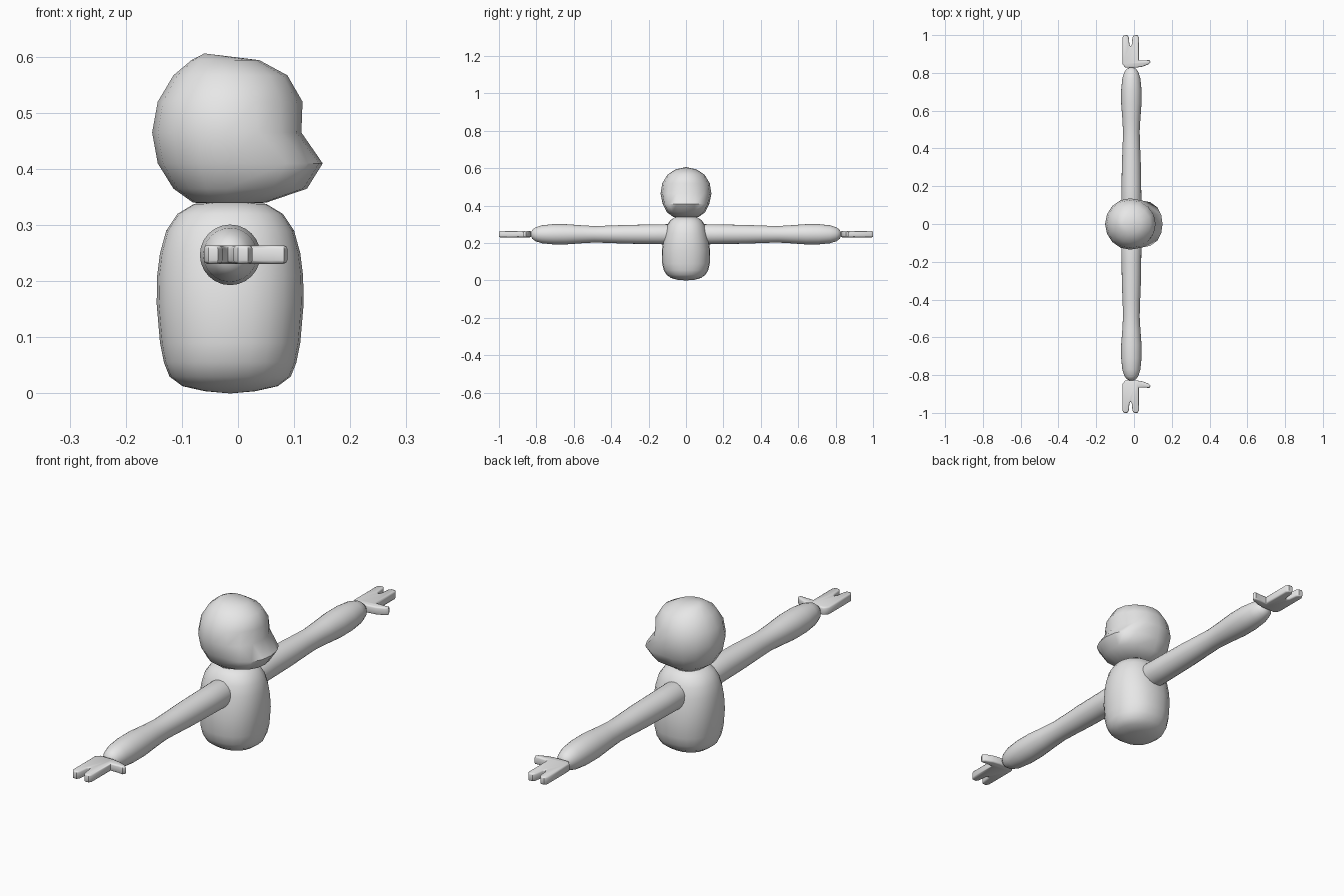
import bpy, bmesh, math

if "Cube" in bpy.data.objects:
    bpy.data.objects.remove(bpy.data.objects["Cube"])

grey = bpy.data.materials.new("plain_grey")
grey.diffuse_color = (0.8, 0.8, 0.8, 1)
grey.use_nodes = True
grey.node_tree.nodes["Principled BSDF"].inputs["Base Color"].default_value = grey.diffuse_color


def finish(name, bm, angle):
    bmesh.ops.recalc_face_normals(bm, faces=bm.faces)
    mesh = bpy.data.meshes.new(name)
    bm.to_mesh(mesh)
    bm.free()
    mesh.materials.append(grey)
    ob = bpy.data.objects.new(name, mesh)
    bpy.context.collection.objects.link(ob)
    bpy.ops.object.select_all(action='DESELECT')
    ob.select_set(True)
    bpy.context.view_layer.objects.active = ob
    bpy.ops.object.shade_smooth_by_angle(angle=math.radians(angle))
    return ob


def loft(name, rings, start, end, angle=60):
    """Skin closed rings of points and close both ends with a fan."""
    bm = bmesh.new()
    rows = [[bm.verts.new(p) for p in ring] for ring in rings]
    n = len(rows[0])
    for a, b in zip(rows, rows[1:]):
        for i in range(n):
            j = (i + 1) % n
            bm.faces.new((a[i], a[j], b[j], b[i]))
    for row, tip in ((rows[0], start), (rows[-1], end)):
        t = bm.verts.new(tip)
        for i in range(n):
            bm.faces.new((row[i], row[(i + 1) % n], t))
    return finish(name, bm, angle)


def mirror_y(ob):
    m = ob.modifiers.new("mirror", 'MIRROR')
    m.use_axis = (False, True, False)


def power(v, p):
    return math.copysign(abs(v) ** p, v)


CX, ARM_Z = -0.014, 0.247

# Torso: z, half width in x, half width in y
torso = [(0.004, 0.045, 0.045), (0.013, 0.085, 0.08), (0.03, 0.108, 0.103),
         (0.055, 0.118, 0.119), (0.09, 0.125, 0.127), (0.16, 0.131, 0.129),
         (0.21, 0.130, 0.122), (0.25, 0.125, 0.114), (0.29, 0.114, 0.103),
         (0.32, 0.094, 0.086), (0.338, 0.064, 0.06)]
N = 24
angles = [2 * math.pi * i / N for i in range(N)]
loft("torso",
     [[(CX + rx * power(math.cos(a), 0.9), ry * power(math.sin(a), 0.9), z)
       for a in angles] for z, rx, ry in torso],
     (CX, 0, 0), (CX, 0, 0.341))

# Head with jutting muzzle: z, centre x, back, front, half width, front bluntness
head = [(0.340, -0.02, -0.080, 0.050, 0.068, 1.0),
        (0.365, -0.02, -0.115, 0.123, 0.103, 0.6),
        (0.410, -0.02, -0.143, 0.151, 0.125, 0.5),
        (0.465, -0.02, -0.153, 0.113, 0.136, 0.9),
        (0.520, -0.02, -0.143, 0.115, 0.127, 1.0),
        (0.567, -0.02, -0.115, 0.088, 0.098, 1.0),
        (0.594, -0.03, -0.083, 0.038, 0.055, 1.0)]
N = 16
rings = []
for z, c, back, front, w, p in head:
    ring = []
    for i in range(N):
        a = 2 * math.pi * i / N
        ca = math.cos(a)
        x = c + (front - c) * power(ca, p) if ca > 1e-6 else c + (c - back) * ca
        ring.append((x, w * math.sin(a), z))
    rings.append(ring)
loft("head", rings, (-0.02, 0, 0.338), (-0.06, 0, 0.606))

# Arms: distance from the middle, radius
arm = [(0.04, 0.03), (0.06, 0.048), (0.09, 0.054), (0.2, 0.052), (0.32, 0.05),
       (0.42, 0.046), (0.49, 0.044), (0.56, 0.048), (0.64, 0.054),
       (0.71, 0.054), (0.77, 0.048), (0.805, 0.037), (0.822, 0.024)]
mirror_y(loft("arms",
              [[(CX + r * math.cos(a), y, ARM_Z + r * math.sin(a))
                for a in angles] for y, r in arm],
              (CX, 0.03, ARM_Z), (CX, 0.832, ARM_Z)))

# Hands: palm, two fingers and a thumb as a rounded plate
outline = [(-0.045, 0.828), (0.012, 0.828), (0.045, 0.833), (0.078, 0.846),
           (0.088, 0.856), (0.082, 0.868), (0.060, 0.866), (0.026, 0.866),
           (0.026, 0.988), (0.018, 1.0), (0.000, 1.0), (-0.008, 0.988),
           (-0.012, 0.950), (-0.018, 0.940), (-0.024, 0.950), (-0.028, 0.988),
           (-0.036, 1.0), (-0.053, 1.0), (-0.061, 0.988), (-0.061, 0.845)]
bm = bmesh.new()
face = bm.faces.new([bm.verts.new((x, y, 0.231)) for x, y in outline])
made = bmesh.ops.extrude_face_region(bm, geom=[face])["geom"]
for v in made:
    if isinstance(v, bmesh.types.BMVert):
        v.co.z = 0.264
rims = [e for e in bm.edges if abs(e.verts[0].co.z - e.verts[1].co.z) < 1e-6]
bmesh.ops.bevel(bm, geom=rims, offset=0.009, segments=2, profile=0.5,
                affect='EDGES', clamp_overlap=True)
mirror_y(finish("hands", bm, 50))
